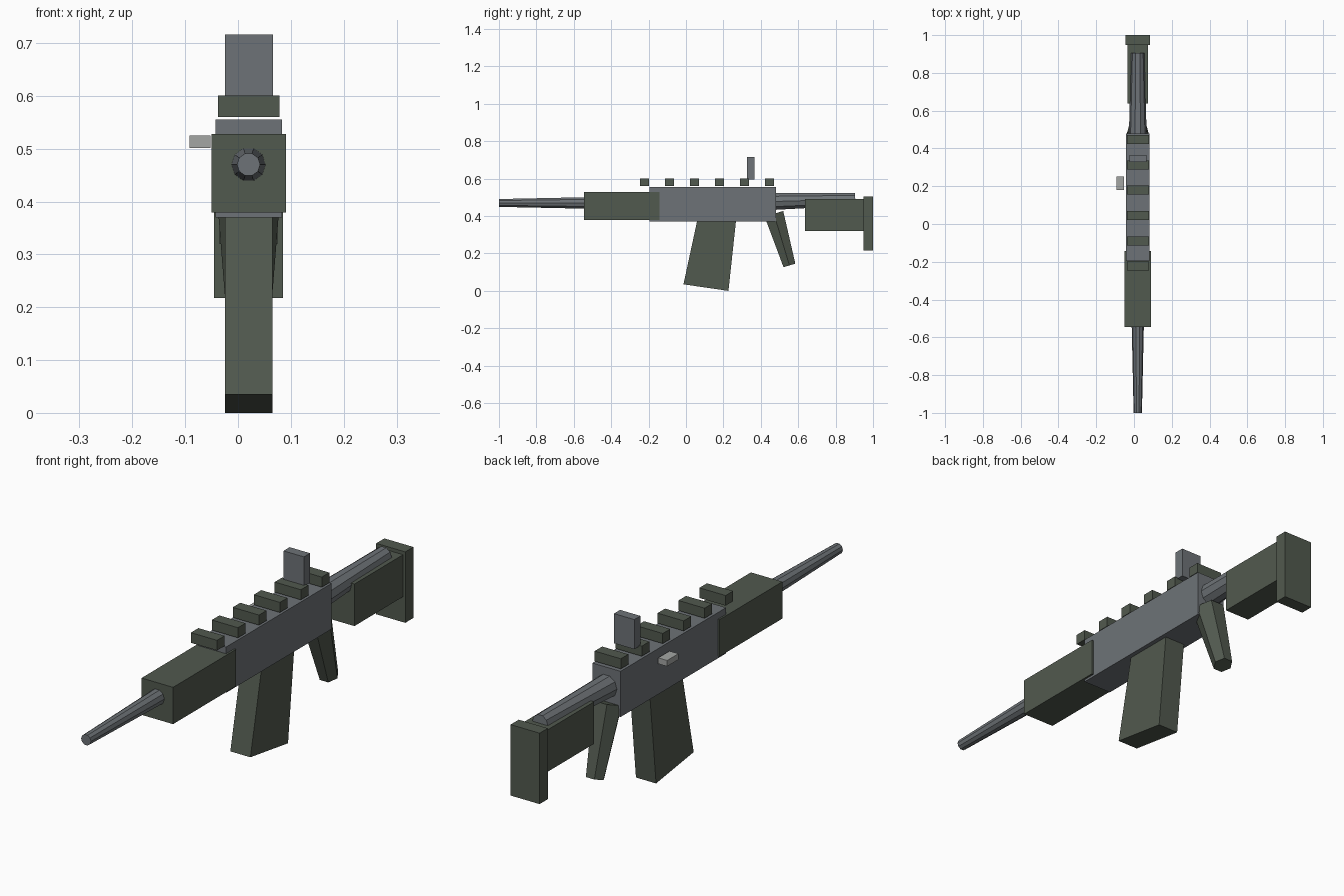
import bpy, bmesh, math
from mathutils import Vector

if "Cube" in bpy.data.objects:
    bpy.data.objects.remove(bpy.data.objects["Cube"])

CX = 0.02  # centre line of the body


def material(name, rgb):
    m = bpy.data.materials.new(name)
    m.diffuse_color = (*rgb, 1)
    m.use_nodes = True
    m.node_tree.nodes["Principled BSDF"].inputs["Base Color"].default_value = m.diffuse_color
    return m


GREEN = material("olive green", (0.083, 0.100, 0.077))
GREY = material("steel grey", (0.155, 0.171, 0.184))
LIGHT = material("light grey", (0.37, 0.38, 0.37))


def finish(name, bm, mat):
    bmesh.ops.recalc_face_normals(bm, faces=bm.faces[:])
    me = bpy.data.meshes.new(name)
    bm.to_mesh(me)
    bm.free()
    me.materials.append(mat)
    ob = bpy.data.objects.new(name, me)
    bpy.context.collection.objects.link(ob)
    return ob


def slab(name, profile, x0, x1, mat):
    """Extrude a (y, z) side profile from x0 to x1."""
    bm = bmesh.new()
    face = bm.faces.new([bm.verts.new((x0, y, z)) for y, z in profile])
    ext = bmesh.ops.extrude_face_region(bm, geom=[face])
    moved = [v for v in ext["geom"] if isinstance(v, bmesh.types.BMVert)]
    bmesh.ops.translate(bm, verts=moved, vec=(x1 - x0, 0, 0))
    return finish(name, bm, mat)


def box(name, x, y, z, mat):
    (y0, y1), (z0, z1) = y, z
    return slab(name, [(y0, z0), (y1, z0), (y1, z1), (y0, z1)], *x, mat)


def tapered_rod(name, start, end, r0, r1, sides, mat):
    """Capped cone between two (y, z) points; first vertex points along +x."""
    a, b = Vector((CX, *start)), Vector((CX, *end))
    side = Vector((1, 0, 0))
    up = (b - a).normalized().cross(side)
    bm = bmesh.new()
    rings = []
    for c, r in ((a, r0), (b, r1)):
        angles = [2 * math.pi * i / sides for i in range(sides)]
        rings.append([bm.verts.new(c + r * (math.cos(t) * side + math.sin(t) * up))
                      for t in angles])
    for i in range(sides):
        j = (i + 1) % sides
        bm.faces.new((rings[0][i], rings[0][j], rings[1][j], rings[1][i]))
    for ring in rings:
        bm.faces.new(ring)
    return finish(name, bm, mat)


# Main body and handguard
box("receiver", (-0.043, 0.083), (-0.195, 0.48), (0.37, 0.555), GREY)
box("handguard", (-0.05, 0.091), (-0.545, -0.142), (0.379, 0.528), GREEN)

# Barrel and rear tube
tapered_rod("barrel", (-1.0, 0.47), (-0.50, 0.47), 0.022, 0.033, 10, GREY)
tapered_rod("rear_tube", (0.44, 0.477), (0.905, 0.49), 0.048, 0.035, 10, GREY)

# Stock
box("stock", (-0.035, 0.075), (0.637, 0.95), (0.32, 0.49), GREEN)
box("butt_plate", (-0.045, 0.085), (0.948, 1.0), (0.217, 0.504), GREEN)

# Magazine and grip
slab("magazine", [(-0.0135, 0.035), (0.227, 0.0), (0.269, 0.39), (0.063, 0.39)],
     -0.025, 0.065, GREEN)
tapered_rod("grip", (0.47, 0.412), (0.553, 0.136), 0.06, 0.038, 6, GREEN)

# Top rail blocks, evenly spaced
for i in range(6):
    y = -0.223 + i * 0.134
    box(f"rail_block_{i + 1}", (-0.038, 0.079), (y - 0.024, y + 0.024), (0.56, 0.601), GREEN)

# Rear sight and side handle
box("rear_sight", (-0.025, 0.066), (0.327, 0.366), (0.596, 0.716), GREY)
box("side_handle", (-0.092, -0.052), (0.18, 0.252), (0.501, 0.525), LIGHT)
